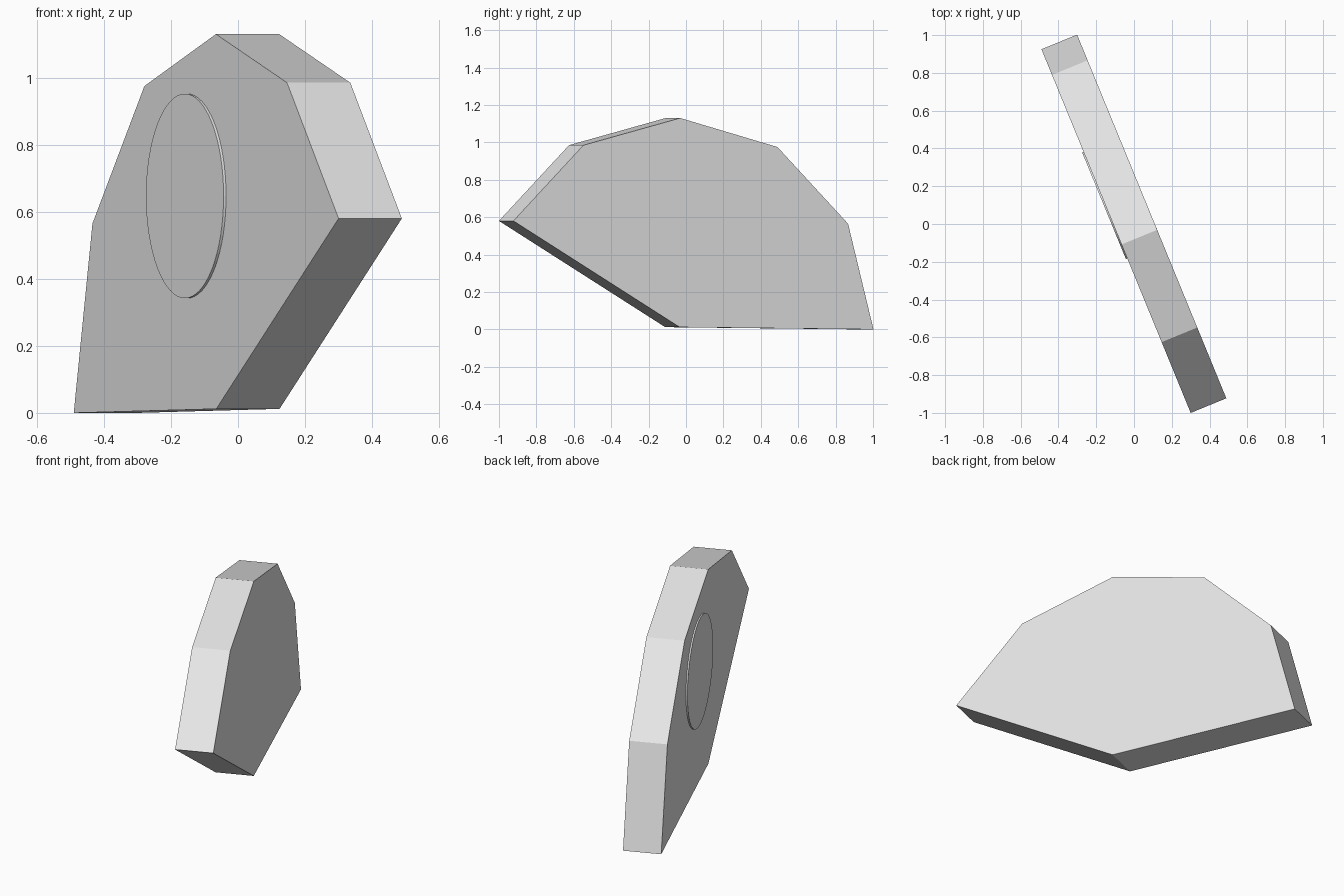
import bpy, bmesh, math
from mathutils import Vector, Matrix

if "Cube" in bpy.data.objects:
    bpy.data.objects.remove(bpy.data.objects["Cube"])

grey = bpy.data.materials.new("light grey")
grey.diffuse_color = (0.8, 0.8, 0.8, 1)
grey.use_nodes = True
grey.node_tree.nodes["Principled BSDF"].inputs["Base Color"].default_value = grey.diffuse_color

# Slab frame: u runs along the slab, n is the outward normal of the disc side
ORIGIN = Vector((-0.49, 0.925, 0))
U = Vector((0.79, -1.925, 0)).normalized()
Z = Vector((0, 0, 1))
N = Vector((U.y, -U.x, 0))
FRAME = Matrix.Translation(ORIGIN) @ Matrix((U, Z, N)).transposed().to_4x4()


def prism(name, outline, low, high):
    """Extrude a (u, z) outline along the slab normal."""
    bm = bmesh.new()
    rings = [[bm.verts.new(FRAME @ Vector((u, z, d))) for u, z in outline]
             for d in (low, high)]
    bm.faces.new(rings[0])
    bm.faces.new(rings[1])
    n = len(outline)
    for i in range(n):
        j = (i + 1) % n
        bm.faces.new((rings[0][i], rings[0][j], rings[1][j], rings[1][i]))
    bmesh.ops.recalc_face_normals(bm, faces=bm.faces)
    mesh = bpy.data.meshes.new(name)
    bm.to_mesh(mesh)
    bm.free()
    mesh.materials.append(grey)
    obj = bpy.data.objects.new(name, mesh)
    bpy.context.collection.objects.link(obj)
    return obj


# Seven-sided slab
prism("slab", [(0, 0), (0.147, 0.565), (0.555, 0.975), (1.117, 1.13),
               (1.676, 0.985), (2.081, 0.58), (1.12, 0.012)], -0.204, 0)

# Thin raised disc on one face
disc = [(0.892 + 0.305 * math.cos(2 * math.pi * i / 64),
         0.647 + 0.305 * math.sin(2 * math.pi * i / 64)) for i in range(64)]
prism("raised_disc", disc, -0.01, 0.008)
